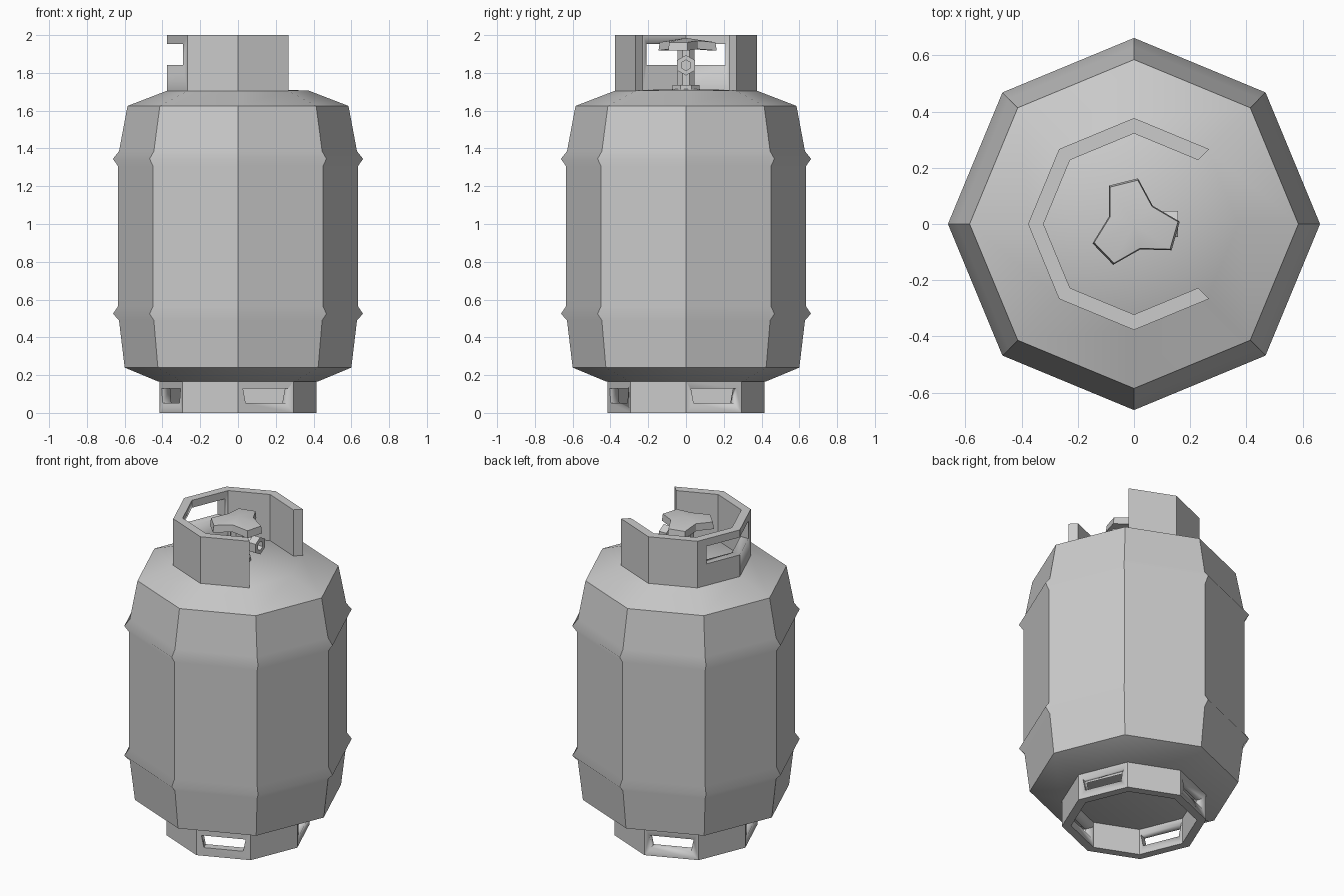
import bpy, bmesh
from math import radians, cos, sin, pi
from mathutils import Matrix, Vector

if "Cube" in bpy.data.objects:
    bpy.data.objects.remove(bpy.data.objects["Cube"])


def finish(name, bm, soft=(0, 0)):
    """Turn a bmesh into an object; edges over 30 degrees stay sharp, level edges in 'soft' do not."""
    bmesh.ops.remove_doubles(bm, verts=bm.verts, dist=1e-5)
    bmesh.ops.recalc_face_normals(bm, faces=bm.faces)
    bm.normal_update()
    for f in bm.faces:
        f.smooth = True
    for e in bm.edges:
        a, b = (v.co.z for v in e.verts)
        level = abs(a - b) < 1e-4 and soft[0] < a < soft[1]
        e.smooth = level or e.calc_face_angle(pi) < radians(30)
    me = bpy.data.meshes.new(name)
    bm.to_mesh(me)
    bm.free()
    ob = bpy.data.objects.new(name, me)
    bpy.context.collection.objects.link(ob)
    return ob


def lathe(name, profile, n=8, start=0, steps=None, closed=False, matrix=None, soft=(0, 0)):
    """Spin (radius, z) points in n-sided steps; a partial sweep gets end caps."""
    steps = steps or n
    full = steps == n
    bm = bmesh.new()
    rows = []
    for i in range(n if full else steps + 1):
        a = radians(start) + 2 * pi * i / n
        rows.append([bm.verts.new((r * cos(a), r * sin(a), z)) for r, z in profile])
    m = len(profile)
    for i in range(steps):
        p, q = rows[i], rows[(i + 1) % len(rows)]
        for j in range(m if closed else m - 1):
            k = (j + 1) % m
            vs = [p[j], q[j], q[k], p[k]]
            if profile[j][0] == 0:
                vs.pop(1)
            elif profile[k][0] == 0:
                vs.pop(2)
            bm.faces.new(vs)
    if not full:
        bm.faces.new(rows[0])
        bm.faces.new(rows[-1])
    if matrix:
        bm.transform(matrix)
    return finish(name, bm, soft)


def tube(r_in, r_out, z0, z1):
    return [(r_in, z0), (r_out, z0), (r_out, z1), (r_in, z1)]


def add_prism(bm, outline, x0, x1, angle=0):
    """Extrude a (y, z) outline along x, then turn it about z."""
    rot = Matrix.Rotation(radians(angle), 3, 'Z')
    ends = [[bm.verts.new(rot @ Vector((x, y, z))) for y, z in outline] for x in (x0, x1)]
    for e in ends:
        bm.faces.new(e)
    for i in range(len(outline)):
        j = (i + 1) % len(outline)
        bm.faces.new((ends[0][i], ends[0][j], ends[1][j], ends[1][i]))


def cut(ob, cutter):
    cutter.hide_render = True
    cutter.hide_viewport = True
    mod = ob.modifiers.new("holes", 'BOOLEAN')
    mod.operation = 'DIFFERENCE'
    mod.solver = 'EXACT'
    mod.object = cutter


# Tank body with two raised bands
body = lathe("tank_body", [
    (0, 0.165), (0.42, 0.165), (0.60, 0.24), (0.63, 0.49), (0.662, 0.525), (0.635, 0.565),
    (0.635, 1.305), (0.662, 1.345), (0.63, 1.385), (0.585, 1.625), (0.372, 1.707), (0, 1.715)],
    soft=(0.45, 1.45))
wn = body.modifiers.new("weighted_normals", 'WEIGHTED_NORMAL')
wn.keep_sharp = True
wn.weight = 100

# Foot ring with a tapered window in every second side
foot = lathe("foot_ring", tube(0.362, 0.415, 0, 0.17), closed=True)
bm = bmesh.new()
for k in range(4):
    add_prism(bm, [(-0.115, 0.052), (0.115, 0.052), (0.13, 0.128), (-0.13, 0.128)],
              0.28, 0.5, 22.5 + 90 * k)
cut(foot, finish("foot_window_cutter", bm))

# Valve guard collar, open to the right, with a hand hold at the left
collar = lathe("guard_collar", tube(0.322, 0.377, 1.70, 2.0), start=45, steps=6, closed=True)
bm = bmesh.new()
add_prism(bm, [(-0.208, 1.842), (0.208, 1.842), (0.208, 1.953), (-0.208, 1.953)], -0.5, -0.15)
cut(collar, finish("hand_hold_cutter", bm))

# Valve base and post
lathe("valve_post", [(0, 1.70), (0.077, 1.70), (0.077, 1.735), (0.048, 1.735),
                     (0.048, 1.94), (0, 1.94)], start=22.5)

# Outlet pipe and hollow hex nut, pointing right
sideways = Matrix.Translation((0, 0, 1.84)) @ Matrix.Rotation(pi / 2, 4, 'Y')
lathe("outlet_pipe", [(0, 0.0), (0.034, 0.0), (0.034, 0.107), (0, 0.107)], n=6, matrix=sideways)
lathe("outlet_nut", [(0, 0.105), (0.054, 0.105), (0.054, 0.156), (0.028, 0.156),
                     (0.028, 0.115), (0, 0.115)], n=6, matrix=sideways)

# Three-lobed hand wheel
bm = bmesh.new()
outline = []
for k in range(3):
    for da, r in ((-19, 0.163), (19, 0.163), (60, 0.093)):
        a = radians(104 + 120 * k + da)
        outline.append((r * cos(a), r * sin(a), 0.0 if r > 0.1 else 0.008))
low = [bm.verts.new((x, y, 1.918 + z)) for x, y, z in outline]
high = [bm.verts.new((x * 0.96, y * 0.96, 1.962 + z)) for x, y, z in outline]
bottom, top = bm.verts.new((0, 0, 1.93)), bm.verts.new((0, 0, 1.985))
for i in range(9):
    j = (i + 1) % 9
    bm.faces.new((low[i], low[j], high[j], high[i]))
    bm.faces.new((high[i], high[j], top))
    bm.faces.new((low[j], low[i], bottom))
finish("hand_wheel", bm)
